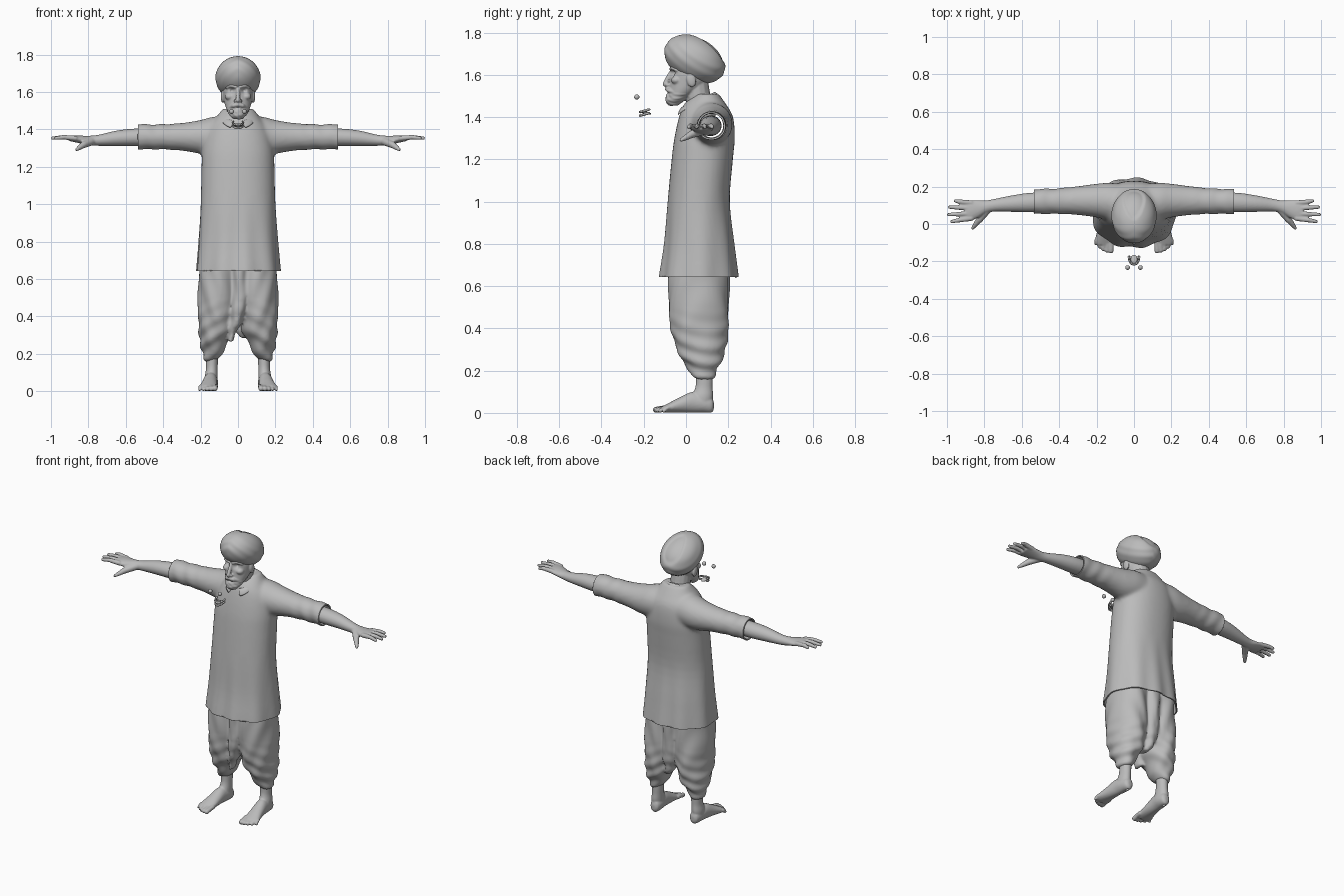
import bpy, bmesh, math
from mathutils import Vector, Matrix

cube = bpy.data.objects.get("Cube")
if cube:
    bpy.data.objects.remove(cube)

clay = bpy.data.materials.new("clay grey")
clay.use_nodes = True
GREY = (0.5, 0.5, 0.5, 1)
clay.diffuse_color = GREY
clay.node_tree.nodes["Principled BSDF"].inputs["Base Color"].default_value = GREY


def blob(bm, centre, radii, tilt=0, seg=24):
    """Ellipsoid, tilted about x."""
    m = Matrix.Translation(centre) @ Matrix.Rotation(tilt, 4, 'X') @ Matrix.Diagonal((*radii, 1))
    return bmesh.ops.create_uvsphere(bm, u_segments=seg, v_segments=seg // 2, radius=1, matrix=m)["verts"]


def tube(bm, points, radii):
    """Rounded limb through points."""
    pts = [Vector(p) for p in points]
    for p, r in zip(pts, radii):
        blob(bm, p, (r, r, r), seg=14)
    for a, b, ra, rb in zip(pts, pts[1:], radii, radii[1:]):
        d = b - a
        m = Matrix.Translation((a + b) / 2) @ d.to_track_quat('Z', 'Y').to_matrix().to_4x4()
        bmesh.ops.create_cone(bm, cap_ends=True, segments=14, radius1=ra, radius2=rb, depth=d.length, matrix=m)


def loft(bm, axis, rings, side=1, seg=40, sub=4, power=1.0):
    """Closed skin through rings (position, centre a, centre b, radius a, radius b)."""
    r = [Vector(k) for k in rings]
    r = [2 * r[0] - r[1]] + r + [2 * r[-1] - r[-2]]
    path = []
    for i in range(1, len(r) - 2):
        for k in range(sub):
            t = k / sub
            path.append(0.5 * (2 * r[i] + (r[i + 1] - r[i - 1]) * t
                        + (2 * r[i - 1] - 5 * r[i] + 4 * r[i + 1] - r[i + 2]) * t * t
                        + (3 * r[i] - r[i - 1] - 3 * r[i + 1] + r[i + 2]) * t ** 3))
    path.append(r[-2])
    rows = []
    for t, a, b, ra, rb in path:
        row = []
        for j in range(seg):
            c, s = math.cos(j * math.tau / seg), math.sin(j * math.tau / seg)
            u = a + ra * math.copysign(abs(c) ** power, c)
            v = b + rb * math.copysign(abs(s) ** power, s)
            x, y, z = {'x': (t, u, v), 'y': (u, t, v), 'z': (u, v, t)}[axis]
            row.append(bm.verts.new((x * side, y, z)))
        rows.append(row)
    for p, q in zip(rows, rows[1:]):
        for j in range(seg):
            bm.faces.new((p[j], p[j - 1], q[j - 1], q[j]))
    bm.faces.new(rows[0])
    bm.faces.new(rows[-1])


def finish(name, bm, mirror=False):
    mesh = bpy.data.meshes.new(name)
    bmesh.ops.recalc_face_normals(bm, faces=bm.faces)
    for f in bm.faces:
        f.smooth = True
    bm.to_mesh(mesh)
    bm.free()
    mesh.materials.append(clay)
    ob = bpy.data.objects.new(name, mesh)
    bpy.context.collection.objects.link(ob)
    if mirror:
        ob.modifiers.new("Mirror", 'MIRROR').use_mirror_merge = False
    return ob


def fuse(name, bm, voxel, rounds, shape=None, cuts=(), mirror=False):
    """Merge overlapping volumes into one smooth skin, shape it and trim it."""
    ob = finish(name, bm)
    mod = ob.modifiers.new("Fuse", 'REMESH')
    mod.mode, mod.voxel_size = 'VOXEL', voxel
    mod = ob.modifiers.new("Soften", 'SMOOTH')
    mod.factor, mod.iterations = 0.5, rounds
    graph = bpy.context.evaluated_depsgraph_get()
    skin = bmesh.new()
    skin.from_object(ob, graph)
    bpy.data.objects.remove(ob)
    skin.normal_update()
    if shape:
        moves = [(v, shape(v.co, v.normal)) for v in skin.verts]
        for v, d in moves:
            v.co += d
    for co, no in cuts:
        bmesh.ops.bisect_plane(skin, geom=skin.verts[:] + skin.edges[:] + skin.faces[:],
                               plane_co=co, plane_no=no, clear_outer=True)
    return finish(name, skin, mirror)


# Tunic: torso and wide sleeves, trimmed open at hem and cuffs
bm = bmesh.new()
loft(bm, 'z', [(.59, 0, .06, .23, .19), (.65, 0, .06, .225, .185), (.8, 0, .062, .213, .165),
               (1, 0, .06, .2, .147), (1.2, 0, .077, .195, .145), (1.3, 0, .088, .19, .143),
               (1.4, 0, .095, .165, .128), (1.46, 0, .09, .12, .1), (1.51, 0, .1, .082, .055)], power=.9)
for s in (1, -1):
    loft(bm, 'x', [(0, .11, 1.37, .1, .1), (.13, .12, 1.367, .1, .1), (.2, .125, 1.36, .09, .09),
                   (.3, .125, 1.36, .077, .074), (.42, .122, 1.36, .068, .067),
                   (.535, .12, 1.36, .067, .068), (.58, .12, 1.36, .067, .068)], s)


def drape(co, n):
    hang = max(0, 1.05 - co.z)
    angle = math.atan2(co.y - .06, co.x)
    sleeve = max(0, min(1, (abs(co.x) - .3) * 8))
    return n * (.012 * hang * math.sin(9 * angle + 1) + .002 * sleeve * math.sin(70 * co.x + 30 * co.z))


tunic = fuse("tunic", bm, .011, 6, drape,
             [((0, 0, .643), (0, 0, -1)), ((.535, 0, 0), (1, 0, 0)), ((-.535, 0, 0), (-1, 0, 0))])
solid = tunic.modifiers.new("Cloth", 'SOLIDIFY')
solid.thickness, solid.offset = .008, -1

# Collar: band sloping down to an open front with pointed flaps
bm = bmesh.new()
rows = []
for j in range(41):
    a = math.radians(-90 + 16 + j * 328 / 40)
    c, s = math.cos(a), math.sin(a)
    front = max(0, -s) ** 3
    rows.append([bm.verts.new(p) for p in (
        (.062 * c, .055 + .07 * s, 1.47 + .035 * s),
        (.073 * c, .055 + .08 * s, 1.492 + .037 * s),
        (.098 * c + .03 * front * c, .055 + .105 * s, 1.462 + .035 * s - .025 * front))])
for p, q in zip(rows, rows[1:]):
    for k in (0, 1):
        bm.faces.new((p[k], q[k], q[k + 1], p[k + 1]))
collar = finish("collar", bm)
collar.modifiers.new("Cloth", 'SOLIDIFY').thickness = .008
collar.modifiers.new("Round", 'SUBSURF').levels = 1

# Draped trousers with front and back hanging pleats
bm = bmesh.new()
for s in (1, -1):
    loft(bm, 'z', [(.75, .1, .06, .1, .135), (.6, .104, .057, .108, .14), (.45, .109, .061, .106, .14),
                   (.35, .114, .068, .099, .127), (.27, .125, .075, .079, .105),
                   (.21, .137, .08, .052, .072), (.165, .14, .083, .037, .047)], s)
loft(bm, 'z', [(.75, .012, -.035, .038, .045), (.5, .01, -.04, .037, .043),
               (.36, -.014, -.02, .03, .04), (.27, -.04, 0, .012, .03)])
loft(bm, 'z', [(.75, 0, .16, .045, .045), (.5, 0, .16, .045, .045), (.36, .01, .145, .034, .04),
               (.28, .03, .13, .015, .03)])


def folds(co, n):
    low = max(0, min(1, (.5 - co.z) * 4))
    out = abs(co.x)
    return n * (.005 * low * math.sin(75 * co.z + 40 * out + 14 * co.y)
                + .003 * math.sin(60 * out - 25 * co.z + 20 * co.y))


fuse("trousers", bm, .009, 4, folds)

# Bare feet
bm = bmesh.new()
loft(bm, 'z', [(.3, .137, .085, .034, .042), (.17, .139, .087, .032, .04), (.12, .14, .085, .031, .041),
               (.08, .143, .078, .034, .05), (.04, .143, .07, .034, .052)])
loft(bm, 'y', [(.132, .14, .034, .012, .016), (.12, .14, .038, .028, .037), (.08, .142, .044, .036, .043),
               (.03, .147, .05, .037, .049), (-.03, .153, .037, .042, .036),
               (-.085, .16, .023, .048, .022), (-.11, .16, .017, .045, .015)])
for i in range(5):
    x, tip, r = .121 + .0205 * i, -.143 + .004 * i * i * .6, .0145 - .0013 * i
    tube(bm, [(x, -.085, .024), (x, (tip - .085) / 2, .021), (x + .002, tip, r)], [r, r * .9, r])
fuse("feet", bm, .005, 2, cuts=[((0, 0, .001), (0, 0, -1))], mirror=True)

# Arms with hands
bm = bmesh.new()
loft(bm, 'x', [(.42, .118, 1.36, .05, .048), (.55, .115, 1.357, .052, .047), (.65, .109, 1.352, .044, .041),
               (.74, .101, 1.342, .034, .03), (.79, .092, 1.34, .034, .026), (.83, .081, 1.344, .046, .022),
               (.875, .072, 1.35, .055, .018), (.902, .07, 1.352, .053, .014)])
for y, tip_y, tip_x in ((.113, .124, .955), (.085, .09, .986), (.056, .05, .991), (.03, .013, .974)):
    tube(bm, [(.87, y, 1.352), (.93, (y + tip_y) / 2, 1.358), (tip_x, tip_y, 1.353)], [.014, .0125, .0095])
tube(bm, [(.785, .075, 1.335), (.825, .025, 1.318), (.848, -.003, 1.302), (.862, -.022, 1.292)],
     [.022, .018, .013, .009])
fuse("arms", bm, .005, 2, mirror=True)

# Head: neck, skull, beard, moustache, nose, brows, ears
bm = bmesh.new()
tube(bm, [(0, .08, 1.42), (0, .055, 1.5), (0, .04, 1.6)], [.062, .06, .06])
loft(bm, 'z', [(1.455, 0, -.06, .024, .022), (1.48, 0, -.048, .048, .043), (1.52, 0, -.014, .066, .068),
               (1.56, 0, .01, .076, .088), (1.61, 0, .02, .081, .093), (1.68, 0, .03, .08, .085)])
blob(bm, (0, -.07, 1.485), (.035, .027, .032))
blob(bm, (0, -.085, 1.505), (.02, .01, .006))
tube(bm, [(0, -.073, 1.61), (0, -.088, 1.58), (0, -.099, 1.556)], [.009, .011, .012])
for s in (1, -1):
    blob(bm, (.013 * s, -.087, 1.552), (.009, .01, .008))
    tube(bm, [(0, -.089, 1.532), (.024 * s, -.082, 1.527), (.048 * s, -.056, 1.517)], [.011, .011, .005])
    tube(bm, [(.012 * s, -.073, 1.627), (.04 * s, -.066, 1.632), (.062 * s, -.045, 1.622)], [.008, .008, .006])
    blob(bm, (.045 * s, -.045, 1.575), (.025, .026, .02))
    blob(bm, (.082 * s, .025, 1.575), (.01, .022, .034), .2)


def sockets(co, n):
    d = (Vector((abs(co.x), co.y, co.z)) - Vector((.032, -.068, 1.607))).length
    beard = math.sin(140 * co.x) * math.sin(260 * co.z + 90 * co.x) if co.z < 1.51 and co.y < 0 else 0
    return Vector((0, .02 * math.exp(-(d / .014) ** 2), 0)) + n * .0015 * beard


fuse("head", bm, .0045, 2, sockets)

# Turban: tilted wrap with slanting folds and a sunken teardrop crown at the rear
bm = bmesh.new()
TILT = math.radians(-26)
for v in blob(bm, (0, 0, 0), (1, 1, 1), seg=96):
    x, y, z = v.co
    wrap = .012 * math.sin(13 * z + 7 * abs(x) + 3 * y) * max(0, .9 - abs(z))
    inside = (x / (.42 + .2 * y)) ** 2 + ((y - .25) / .68) ** 2
    dip = -.07 / (1 + math.exp(18 * (inside - .9))) if z > 0 else 0
    v.co *= 1 + wrap + dip
bm.transform(Matrix.Translation((0, .042, 1.675)) @ Matrix.Rotation(TILT, 4, 'X')
             @ Matrix.Diagonal((.12, .152, .106, 1)))
finish("turban", bm)

# Loose eyeballs in front of the face
bm = bmesh.new()
blob(bm, (.034, -.233, 1.495), (.0125, .0125, .0125), seg=20)
finish("eyeballs", bm, True)

# Loose upper and lower teeth with tongue
bm = bmesh.new()
for z, w in ((1.432, .028), (1.415, .025)):
    arc = [math.pi * (1 + k / 8) for k in range(9)]
    pts = [(w * math.cos(a), -.175 + .042 * math.sin(a), z + .012 * math.sin(a) + .004) for a in arc]
    tube(bm, pts, [.006] * 9)
blob(bm, (0, -.188, 1.42), (.018, .024, .006), -.2)
finish("teeth_and_tongue", bm)
